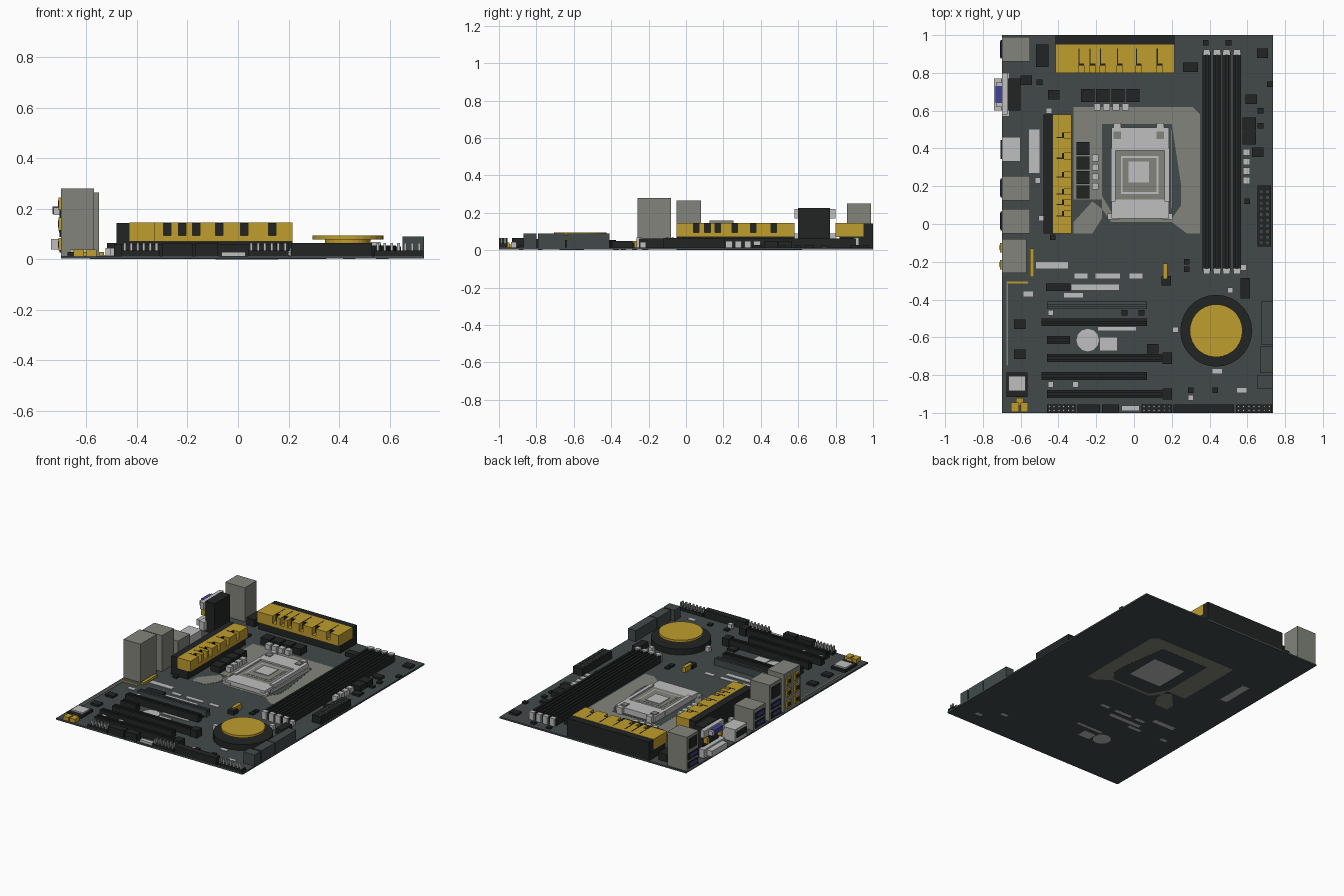
import bpy
import bmesh
from math import cos, sin, tau

# All lengths below are hundredths of a unit
SCALE = 0.01
BOARD_TOP = 1.4

starter = bpy.data.objects.get("Cube")
if starter:
    bpy.data.objects.remove(starter)


def make_material(name, hex_code):
    channels = [c / 255 for c in bytes.fromhex(hex_code)]
    linear = [((c + 0.055) / 1.055) ** 2.4 for c in channels]
    material = bpy.data.materials.new(name)
    material.use_nodes = True
    material.diffuse_color = (*linear, 1)
    shader = material.node_tree.nodes["Principled BSDF"]
    shader.inputs["Base Color"].default_value = (*linear, 1)
    return material


slate = make_material("slate board", "424a4a")
black = make_material("black plastic", "222525")
gold = make_material("gold metal", "c09d2e")
olive = make_material("olive grey metal", "82847b")
silver = make_material("pale silver", "bfbfbf")
blue = make_material("port blue", "41419a")


def prism(name, material, outline, bottom, top):
    """Extrude a flat outline from bottom to top."""
    bm = bmesh.new()
    base = [bm.verts.new((x * SCALE, y * SCALE, bottom * SCALE)) for x, y in outline]
    face = bm.faces.new(base)
    grown = bmesh.ops.extrude_face_region(bm, geom=[face])["geom"]
    lifted = [v for v in grown if isinstance(v, bmesh.types.BMVert)]
    bmesh.ops.translate(bm, verts=lifted, vec=(0, 0, (top - bottom) * SCALE))
    bmesh.ops.recalc_face_normals(bm, faces=bm.faces)
    mesh = bpy.data.meshes.new(name)
    bm.to_mesh(mesh)
    bm.free()
    mesh.materials.append(material)
    part = bpy.data.objects.new(name, mesh)
    bpy.context.collection.objects.link(part)
    return part


def box(name, material, left, right, front, back, top, bottom=BOARD_TOP):
    corners = [(left, front), (right, front), (right, back), (left, back)]
    return prism(name, material, corners, bottom, top)


def block(name, material, x, y, width, depth, top, bottom=BOARD_TOP):
    return box(name, material, x - width / 2, x + width / 2,
               y - depth / 2, y + depth / 2, top, bottom)


def disc(name, material, x, y, radius, bottom, top, sides=28):
    ring = [(x + radius * cos(tau * i / sides), y + radius * sin(tau * i / sides))
            for i in range(sides)]
    return prism(name, material, ring, bottom, top)


def inlay(name, material, left, right, front, back):
    """Flat marking that shows on both faces of the board."""
    return box(name, material, left, right, front, back, top=1.7, bottom=0.2)


# Board
box("main_board", slate, -70, 73.5, -100, 100, BOARD_TOP, bottom=0.3)

# Processor mounting plate and socket
mount = [(-32, 62), (31, 62), (35, 58), (35, -5), (28, -5), (20, 1),
         (-12, 1), (-17, 8), (-17, 13), (-32, 13)]
prism("processor_mount_plate", olive, mount, 0.2, 1.5)
lobe = [(-32, -5), (-22, -5), (-17, 3), (-17, 8), (-22, 12), (-32, 1)]
prism("mount_plate_lobe", olive, lobe, 0.2, 1.5)
opening = [(-17, 53), (20, 53), (25, 20), (25, 10), (20, 3), (-10, 3), (-17, 15)]
prism("mount_plate_opening", slate, opening, 0.1, 1.6)
box("socket_base", silver, -9, 16, 15, 40, top=3.5, bottom=0)
box("socket_frame_back", silver, -12, 18.5, 39, 51, top=5.5)
box("socket_frame_front", silver, -12, 18.5, 3, 13, top=4.5)
for side in (-11, 17.5):
    block("socket_frame_side", silver, side, 26, 2.5, 28, top=5.5)
    block("socket_hinge", silver, side * 0.8, 52, 4, 3, top=6)
    block("socket_screw", olive, side * 0.8, 47, 4, 4, top=6)
    block("socket_foot", silver, side, 4, 6, 3, top=3)
box("processor_rim", olive, -10, 16.5, 13, 39, top=4.5)
box("processor_lid", silver, -7, 13, 16, 36, top=4.7)
box("processor_lid_panel", olive, -6, 12, 17, 35, top=4.9)
box("processor_centre", silver, -3, 8, 22, 33, top=5.3)
box("socket_lever", silver, 19.5, 20.5, 8, 50, top=3.5)


# Finned heatsinks: one along the back edge, one turned along the left edge
def heatsink(place, depth, shift):
    length, slot = 63, 3
    place("heatsink_base", black, 0, length, 2, depth, 7.2, BOARD_TOP)
    place("heatsink_wall", black, 0, length, depth, depth + 5, 14.3, BOARD_TOP)
    place("heatsink_body", gold, 0, length, 5, depth, 14.5, 7)
    place("heatsink_slot_back", black, 1, length - 1, 4, 5, 14.4, 7)
    place("heatsink_lip", gold, 0, length, 0, 5, 9.5, 7)
    start = 0
    for gap in (12, 18, 23.5, 32.5, 42.5, 53.5):
        place("heatsink_fin", gold, start, gap + shift, 0, 5, 14.5, 9)
        place("heatsink_groove", black, gap + shift, gap + shift + 0.6, 4, depth - 2, 14.6, 14)
        start = gap + shift + slot
    place("heatsink_fin", gold, start, length, 0, 5, 14.5, 9)


def along_back(name, material, start, end, near, far, top, bottom):
    box(name, material, start - 41.5, end - 41.5, near + 80, far + 80, top, bottom)


def along_left(name, material, start, end, near, far, top, bottom):
    box(name, material, -33 - far, -33 - near, start - 5, end - 5, top, bottom)


heatsink(along_back, depth=15, shift=0)
heatsink(along_left, depth=10, shift=-3)

# Memory slots with end clips
for x in (38.5, 44, 49, 54.5):
    for rail in (-1.4, 1.4):
        block("memory_slot_rail", black, x + rail, 33, 1.5, 116, top=6.2)
    block("memory_slot_floor", black, x, 33, 3, 116, top=4.5)
    for y in (91, -25):
        block("memory_clip", silver, x, y, 3.6, 3, top=6.8)

# Chipset cooler
disc("cooler_ring", black, 43.5, -56.5, 19, BOARD_TOP, 5.5)
disc("cooler_hub", gold, 43.5, -56.5, 9, 5.5, 8)
disc("cooler_cap", gold, 43.5, -56.5, 14, 7.8, 9.4)


# Expansion slots
def expansion_slot(y, left, right, material=black, latch=False):
    for rail in (-1.3, 1.3):
        block("slot_rail", material, (left + right) / 2, y + rail, right - left, 1.6, top=6)
    box("slot_floor", material, left, right, y - 1, y + 1, top=4)
    if latch:
        block("slot_latch", black, right - 2.5, y, 5, 6, top=6.5)


expansion_slot(-43, -46, 7, material=slate)
expansion_slot(-52, -49, 7)
expansion_slot(-61.5, -46, -34)
expansion_slot(-71, -46, 20, latch=True)
expansion_slot(-80.5, -49, 7)
expansion_slot(-90, -46, 20, latch=True)


# Front edge headers with pins
def header(left, right, pins):
    box("edge_header", black, left, right, -100, -95.5, top=3.5 if pins else 6.5)
    if pins:
        count = int((right - left) / 2.5)
        for i in range(count):
            for y in (-98.8, -96.7):
                block("header_pin", silver, left + (i + 0.5) * (right - left) / count, y, 1, 1, top=6.5)


for left, right, pins in ((-46, -31, True), (-30, -18, False), (-17, -8, False),
                          (4, 20, True), (21, 53, False), (54, 73, True)):
    header(left, right, pins)
box("edge_connector", silver, -6.5, 3, -99, -96, top=3)

# Drive connectors and main power connector
for front, back, left in ((-64, -41, 67.5), (-79, -64.5, 67), (-87, -80, 65)):
    box("drive_connector", slate, left, 73.5, front, back, top=9)
box("main_power_connector", black, 65.5, 72.5, -12, 20.5, top=6.5)
for y in range(-10, 20, 3):
    for x in (67.3, 70.7):
        block("power_socket", slate, x, y, 1.4, 1.4, top=6.7)
block("processor_power_connector", black, -48.5, 89, 6.5, 12, top=6.5)
block("fan_header", black, 30, 83, 8, 5, top=4)
block("side_header", black, 59, -34, 5, 11, top=5)

# Rear connector stacks
box("corner_port_stack", olive, -70, -55, 86, 99, top=25)
box("display_port", silver, -70, -60, 33, 46, top=10)
box("low_port_stack", olive, -70, -55, 12.5, 25.5, top=16)
box("network_port_stack", olive, -70, -55, -5, 8, top=26.5)
box("audio_stack", olive, -70, -57, -26, -8, top=28)


def port(name, material, y, z, width, height, reach=0.6):
    block(name, material, -70, y, reach * 2, width, z + height / 2, z - height / 2)


for y in (92.5, 19, 1.5):
    for z in (5, 11):
        port("usb_opening", black, y, z, 10, 4.4)
        port("usb_tongue", blue, y, z + 0.6, 8.5, 1.8, reach=0.9)
port("corner_socket", black, 92.5, 19.5, 8, 7)
port("network_socket", black, 1.5, 20, 9, 8)
port("display_socket", black, 39.5, 6, 10, 4)
for y in (-21.5, -12.5):
    for z in (6, 14, 22):
        port("audio_jack", gold, y, z, 5, 5, reach=1)
        port("audio_jack_hole", black, y, z, 2.6, 2.6, reach=1.3)

# Stacked video connectors
box("video_body", black, -67, -60, 60, 77, top=22.5)
box("upper_video_flange", silver, -70, -67, 58, 80, top=22, bottom=17)
box("upper_video_shell", silver, -73, -67, 62, 75, top=20.5, bottom=17.5)
box("upper_video_insert", blue, -73.3, -66.5, 64, 73, top=21, bottom=18)
box("lower_video_flange", silver, -70, -66, 57, 80, top=9, bottom=3)
box("lower_video_shell", silver, -74, -67, 60, 77, top=8, bottom=4)
for y in (61, 76):
    block("video_screw", gold, -69, y, 3, 2, top=16, bottom=12)

# Power stage chokes and capacitors
for i in range(4):
    block("back_choke", black, -24.5 + 8 * i, 68, 7, 7, top=6)
    block("left_choke", black, -27, 40 - 7.7 * i, 7, 7, top=6)
    block("back_capacitor", silver, -19.5 + 5 * i, 62, 3.6, 3.6, top=5)
    block("left_capacitor", silver, -20.5, 35 - 5 * i, 3.6, 3.6, top=5)
    block("right_capacitor", silver, 59.5, 38 - 5 * i, 3.6, 3.6, top=5)
for y in (53, 45.5):
    block("right_choke", black, 61, y, 7, 7, top=5)
for x, y in ((-45, 60), (-51, 23), (-49, 3), (58, -23), (51, -35), (-44, -47),
             (22, -56), (-44, -85), (-31, -85), (30, -92)):
    block("small_capacitor", silver, x, y, 3, 3, top=4.5)

# Small chips
for x, y in ((68, 90.5), (-60.5, -53), (-60.5, -69), (-42.5, 68.5), (62, 66),
             (65.5, 38), (10, -66), (-57, 76)):
    block("chip", black, x, y, 6, 5, top=2.8)
for x, y in ((-50, 75), (38, 96), (50, 96), (67, 60), (67, 52), (72, 74), (28, -20),
             (28, -24), (60, 12), (-5, -47), (4, -47), (-43, -7), (30, -88), (43, -88)):
    block("tiny_part", black, x, y, 3, 3, top=2.6)
block("controller_chip", black, -40, -33.5, 13, 4, top=3)
block("battery_header", gold, 16.5, -25, 2.5, 8, top=5)
block("battery_header_side", black, 17, -30, 5, 5, top=4)

# Flat markings through the board
inlay("rear_marking", silver, -55.5, -50, 27, 50)
inlay("wide_marking", silver, -52, -35, -23.5, -20)
inlay("chip_marking", silver, -33, -8, -35, -32)
inlay("low_marking", silver, -37, -27, -39, -36.5)
inlay("slot_marking", silver, -19, 1, -56.5, -54.5)
inlay("emblem_patch", silver, -18, -9, -67, -60)
disc("round_patch", silver, -24.5, -61.5, 6, 0.2, 1.7, sides=12)
for x in (-28, -17, -11, 1):
    block("short_marking", silver, x, -27.5, 7, 2.5, top=1.7, bottom=0.2)
for x, y in ((44, -78), (57, -88), (-56, -37)):
    block("edge_marking", silver, x, y, 5, 2.5, top=1.7, bottom=0.2)

# Audio section trim and corner parts
box("audio_trim", gold, -55, -53, -28, -13, top=3)
box("audio_divider", olive, -67.5, -66.7, -75, -31, top=1.7)
box("audio_divider_end", gold, -67.5, -56, -31.5, -30.5, top=1.7)
block("corner_socket_body", black, -62, -85, 11, 13, top=3)
block("corner_socket_lid", silver, -62, -84.5, 9, 8, top=4)
for x in (-63, -58):
    block("corner_jack", gold, x, -97, 4, 5, top=4)
block("corner_jack_bridge", gold, -60.5, -94, 4, 4, top=3)
